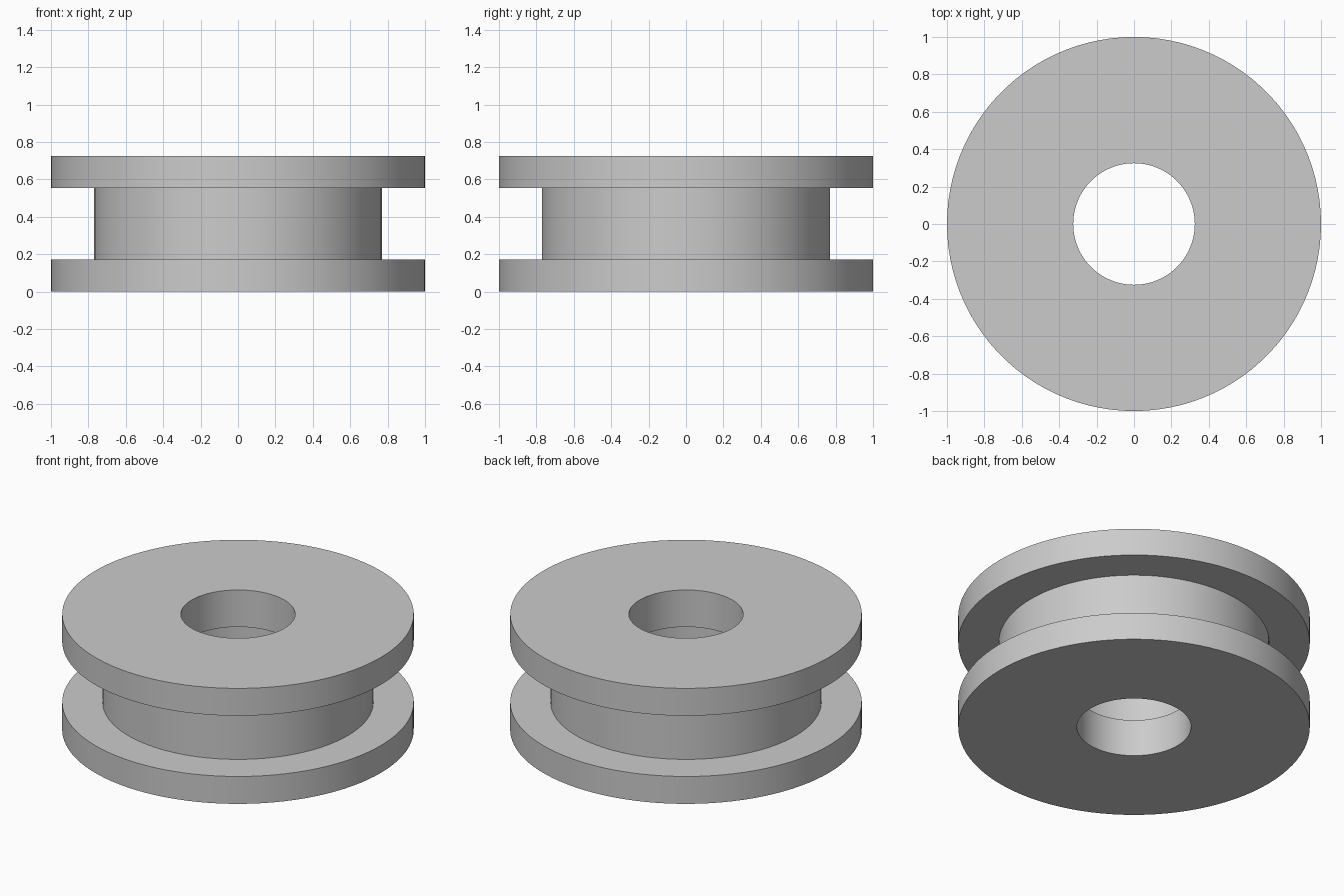
import bpy
import bmesh
from math import radians, tau

cube = bpy.data.objects.get("Cube")
if cube:
    bpy.data.objects.remove(cube, do_unlink=True)

SEGMENTS = 100
HEIGHT = 0.725
FLANGE = 0.172       # flange thickness
LIP = 0.232          # depth of the bore before the inner recess
RIM_R, HUB_R, BORE_R, RECESS_R = 1.0, 0.77, 0.325, 0.41

grey = bpy.data.materials.new("plain grey")
grey.use_nodes = True
color = (0.6, 0.6, 0.6, 1)
grey.diffuse_color = color
grey.node_tree.nodes["Principled BSDF"].inputs["Base Color"].default_value = color

# Lower half of the section, mirrored to give the closed profile
lower = [(RECESS_R, LIP), (BORE_R, LIP), (BORE_R, 0), (RIM_R, 0),
         (RIM_R, FLANGE), (HUB_R, FLANGE)]
profile = lower + [(r, HEIGHT - z) for r, z in reversed(lower)]

# Spin the section into a grooved wheel with a recessed bore
bm = bmesh.new()
verts = [bm.verts.new((r, 0, z)) for r, z in profile]
edges = [bm.edges.new((v, verts[i - 1])) for i, v in enumerate(verts)]
bmesh.ops.spin(bm, geom=verts + edges, cent=(0, 0, 0), axis=(0, 0, 1),
               angle=tau, steps=SEGMENTS, use_merge=True)
bmesh.ops.remove_doubles(bm, verts=bm.verts, dist=1e-4)
bmesh.ops.recalc_face_normals(bm, faces=bm.faces)
mesh = bpy.data.meshes.new("grooved_wheel")
bm.to_mesh(mesh)
bm.free()

wheel = bpy.data.objects.new("grooved_wheel", mesh)
mesh.materials.append(grey)
bpy.context.collection.objects.link(wheel)
bpy.context.view_layer.objects.active = wheel
wheel.select_set(True)
bpy.ops.object.shade_smooth_by_angle(angle=radians(30))
